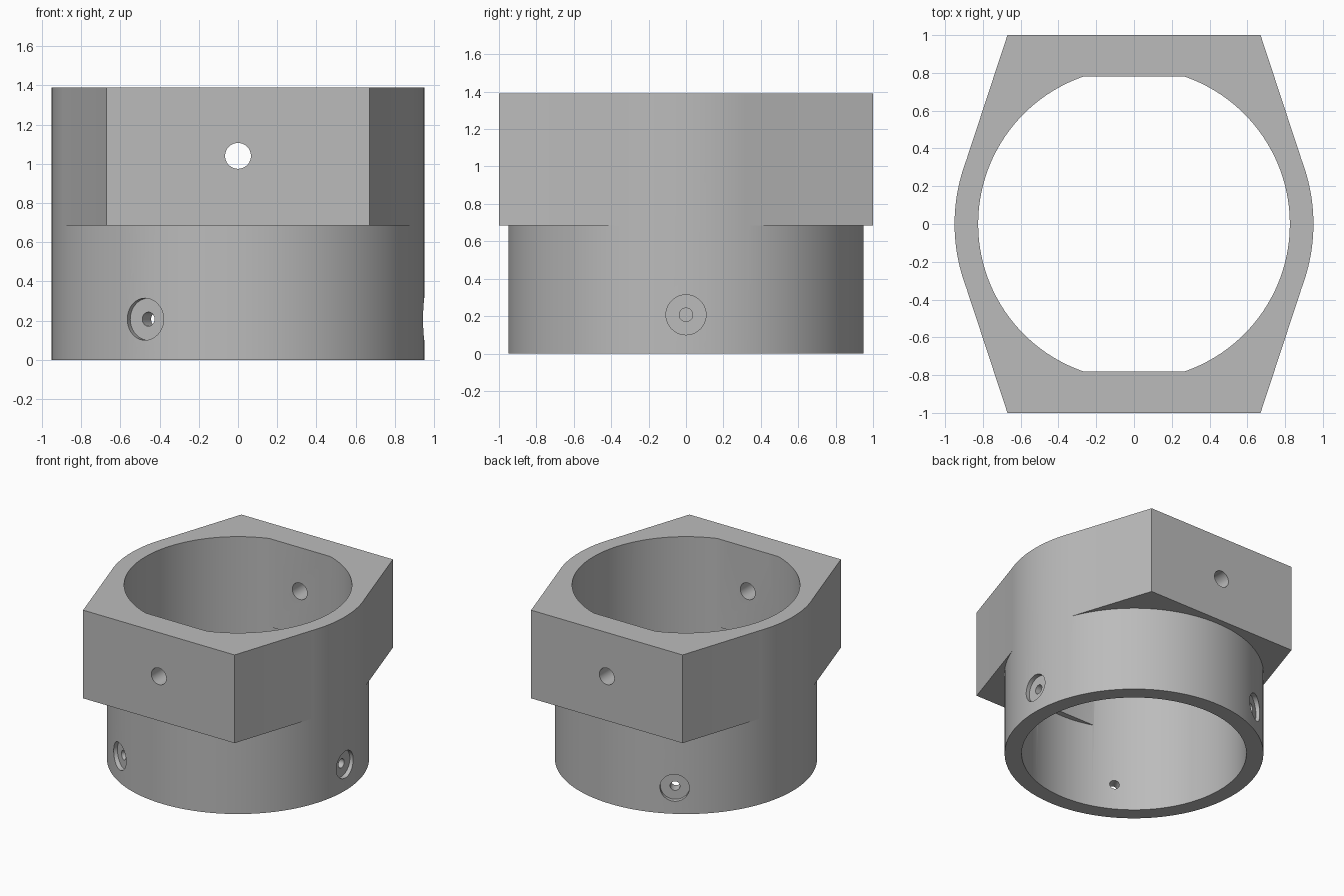
import bpy, bmesh, math
from mathutils import Matrix, Vector

HEIGHT, STEP = 1.39, 0.685      # overall height, height where the collar begins
OUTER, BORE, FLAT = 0.95, 0.825, 0.78
SEGMENTS = 160

cube = bpy.data.objects.get("Cube")
if cube:
    bpy.data.objects.remove(cube, do_unlink=True)

grey = bpy.data.materials.new("plain_grey")
grey.use_nodes = True
colour = (0.5, 0.5, 0.5, 1)
grey.diffuse_color = colour
grey.node_tree.nodes["Principled BSDF"].inputs["Base Color"].default_value = colour


def prism(name, outline, z0, z1):
    """Solid made by extruding a flat outline upward."""
    bm = bmesh.new()
    base = bm.faces.new([bm.verts.new((x, y, z0)) for x, y in outline])
    top = bmesh.ops.extrude_face_region(bm, geom=[base])["geom"]
    verts = [v for v in top if isinstance(v, bmesh.types.BMVert)]
    bmesh.ops.translate(bm, verts=verts, vec=(0, 0, z1 - z0))
    bmesh.ops.recalc_face_normals(bm, faces=bm.faces)
    mesh = bpy.data.meshes.new(name)
    bm.to_mesh(mesh)
    bm.free()
    mesh.materials.append(grey)
    obj = bpy.data.objects.new(name, mesh)
    bpy.context.collection.objects.link(obj)
    return obj


def circle(radius, count=SEGMENTS):
    turns = [2 * math.pi * i / count for i in range(count)]
    return [(radius * math.cos(a), radius * math.sin(a)) for a in turns]


def rod(name, radius, start, end, z, angle, count=48):
    """Horizontal round cutter pointing along a compass angle."""
    obj = prism(name, circle(radius, count), start, end)
    direction = Vector((math.cos(angle), math.sin(angle), 0))
    turn = direction.to_track_quat('Z', 'Y').to_matrix().to_4x4()
    obj.data.transform(Matrix.Translation((0, 0, z)) @ turn)
    return obj


def combine(target, tool, operation):
    """Apply a boolean and discard the tool."""
    tool.hide_render = True
    mod = target.modifiers.new("boolean", 'BOOLEAN')
    mod.operation, mod.object, mod.solver = operation, tool, 'EXACT'
    bpy.context.view_layer.objects.active = target
    bpy.ops.object.modifier_apply(modifier=mod.name)
    bpy.data.objects.remove(tool, do_unlink=True)


# Round sleeve, full height
body = prism("sleeve_with_collar", circle(OUTER), 0, HEIGHT)

# Collar: wide front and back faces whose slanted sides run tangent into the sleeve
corner = Vector((0.67, 1.0))
tangent = math.atan2(corner.y, corner.x) - math.acos(OUTER / corner.length)
tx, ty = 0.949 * math.cos(tangent), 0.949 * math.sin(tangent)
quarter = [(tx, ty), tuple(corner)]
half = quarter + [(-x, y) for x, y in reversed(quarter)]
combine(body, prism("collar", half + [(-x, -y) for x, y in half], STEP, HEIGHT), 'UNION')

# Bore: round below, with a flat at front and back inside the collar
bore = prism("bore_cutter", circle(BORE), -0.2, HEIGHT + 0.2)
for side in (-1, 1):
    pad = [(-1, side * FLAT), (1, side * FLAT), (1, side * 1.2), (-1, side * 1.2)]
    combine(bore, prism("flat_pad", pad, STEP, HEIGHT + 0.5), 'DIFFERENCE')
combine(body, bore, 'DIFFERENCE')

# Cross holes through the collar faces
for side in (-1, 1):
    combine(body, rod("cross_hole", 0.066, 0.5, 1.2, 1.04, side * math.pi / 2), 'DIFFERENCE')

# Three counterbored screw holes around the sleeve
for i in range(3):
    angle = i * math.tau / 3
    combine(body, rod("counterbore", 0.107, 0.914, 1.2, 0.207, angle), 'DIFFERENCE')
    combine(body, rod("screw_hole", 0.036, 0.5, 1.1, 0.207, angle), 'DIFFERENCE')

# Smooth round walls, crisp edges
bpy.ops.object.select_all(action='DESELECT')
body.select_set(True)
bpy.context.view_layer.objects.active = body
bpy.ops.object.shade_smooth_by_angle(angle=math.radians(25))
